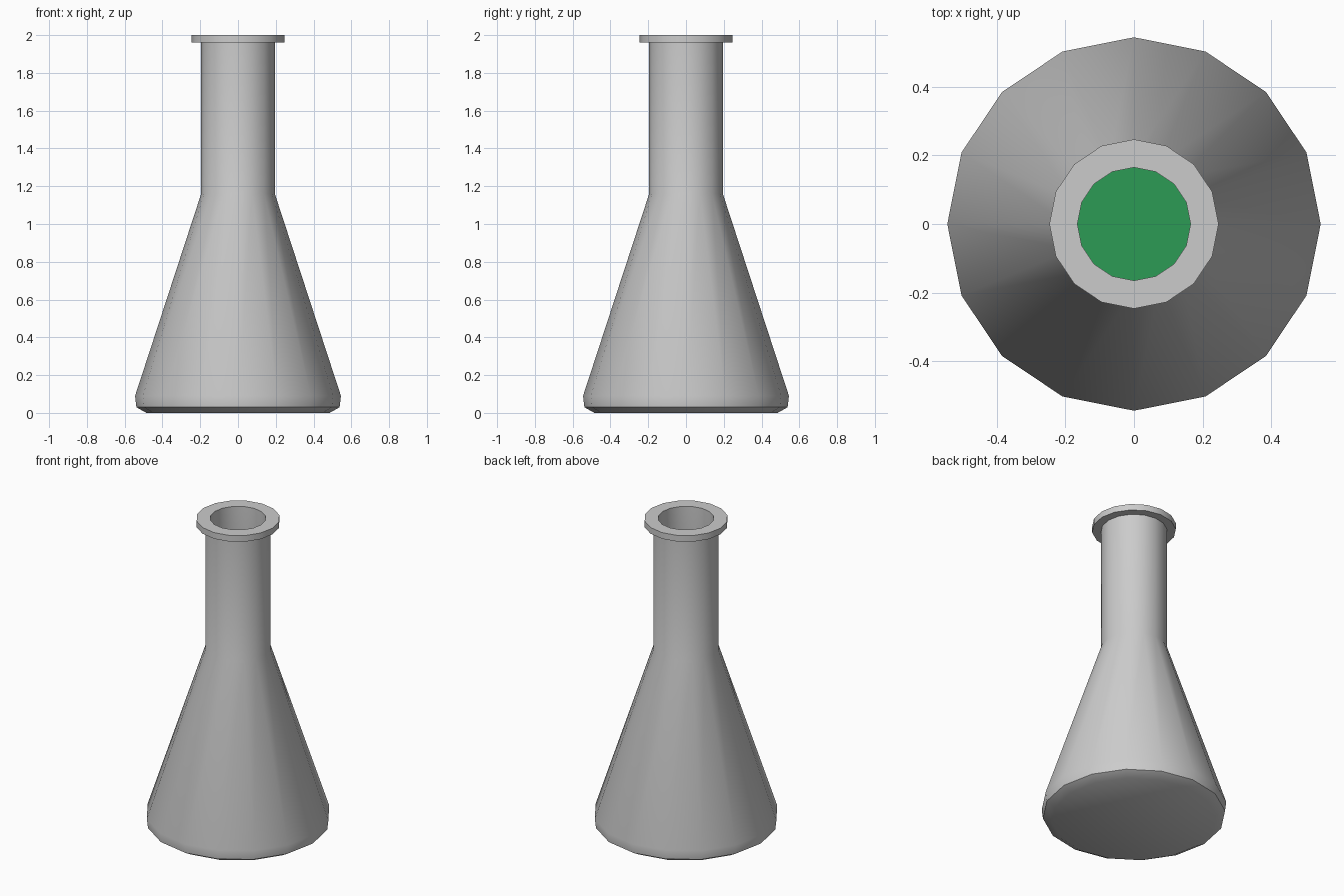
import bpy, math

if "Cube" in bpy.data.objects:
    bpy.data.objects.remove(bpy.data.objects["Cube"])

SIDES = 16

def lathe(name, profile, color=None):
    """Revolve (radius, z) points about z and cap both ends with an n-gon."""
    verts, faces = [], []
    for r, z in profile:
        for i in range(SIDES):
            a = 2 * math.pi * i / SIDES
            verts.append((r * math.cos(a), r * math.sin(a), z))
    for k in range(len(profile) - 1):
        for i in range(SIDES):
            j = (i + 1) % SIDES
            a, b = k * SIDES, (k + 1) * SIDES
            faces.append((a + i, a + j, b + j, b + i))
    last = (len(profile) - 1) * SIDES
    faces.append(tuple(reversed(range(SIDES))))
    faces.append(tuple(last + i for i in range(SIDES)))
    mesh = bpy.data.meshes.new(name)
    mesh.from_pydata(verts, [], faces)
    obj = bpy.data.objects.new(name, mesh)
    bpy.context.collection.objects.link(obj)
    if color:
        mat = bpy.data.materials.new(name + "_color")
        mat.diffuse_color = color
        mat.use_nodes = True
        mat.node_tree.nodes["Principled BSDF"].inputs["Base Color"].default_value = mat.diffuse_color
        mesh.materials.append(mat)
    bpy.ops.object.select_all(action='DESELECT')
    obj.select_set(True)
    bpy.context.view_layer.objects.active = obj
    bpy.ops.object.shade_smooth_by_angle(angle=math.radians(40))
    return obj

# Flask: chamfered base, cone, neck and lip outside, then back down the inner wall
lathe("flask", [
    (0.485, 0.0), (0.538, 0.03), (0.545, 0.09), (0.195, 1.16),
    (0.195, 1.96), (0.247, 1.96), (0.247, 2.0), (0.165, 2.0),
    (0.165, 1.155), (0.513, 0.09), (0.508, 0.05), (0.47, 0.03),
])

# Liquid: fills the lower part of the cone, just inside the glass
lathe("liquid", [
    (0.46, 0.035), (0.498, 0.055), (0.503, 0.09), (0.34, 0.6),
], (0.025, 0.33, 0.09, 1.0))
